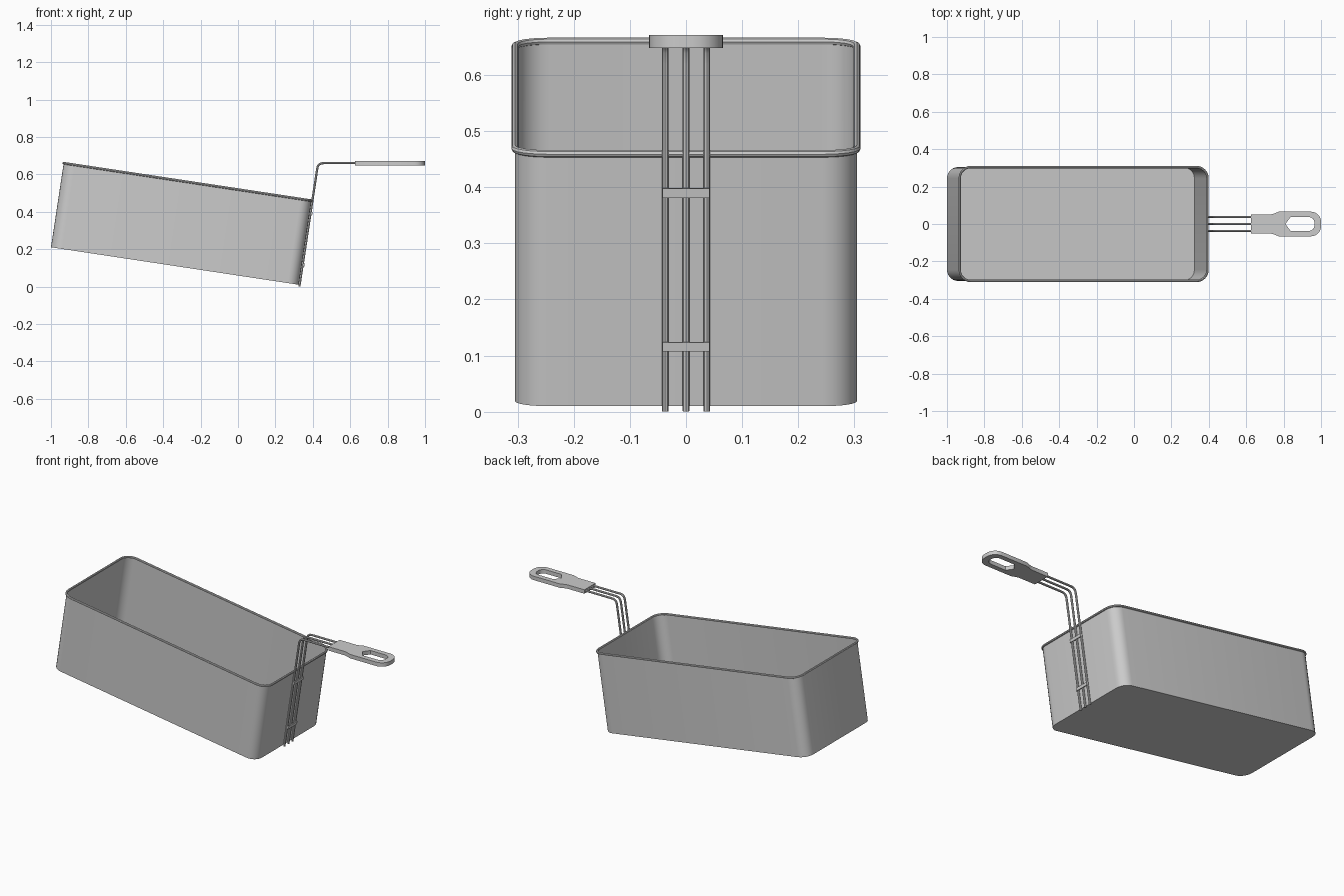
import bpy, bmesh
from math import radians, sin, cos, pi
from mathutils import Vector

if "Cube" in bpy.data.objects:
    bpy.data.objects.remove(bpy.data.objects["Cube"])

TILT = radians(8.6)
BASE = Vector((-0.3375, 0, 0.11))       # middle of the basket floor
LENGTH, WIDTH, HEIGHT, CORNER = 1.34, 0.609, 0.455, 0.06

metal = bpy.data.materials.new("light_grey_metal")
metal.use_nodes = True
GREY = (0.6, 0.6, 0.6, 1)
metal.diffuse_color = GREY
metal.node_tree.nodes["Principled BSDF"].inputs["Base Color"].default_value = GREY


def arc(cx, cy, r, start, end, n):
    angles = [radians(start + (end - start) * i / n) for i in range(n + 1)]
    return [(cx + r * cos(a), cy + r * sin(a)) for a in angles]


def rounded_rect(length, width, r, n=6):
    x, y = length / 2 - r, width / 2 - r
    return (arc(x, y, r, 0, 90, n) + arc(-x, y, r, 90, 180, n)
            + arc(-x, -y, r, 180, 270, n) + arc(x, -y, r, 270, 360, n))


def finish(ob, smooth=True):
    """Turn the object into a mesh with its modifiers applied, and shade it."""
    bpy.ops.object.select_all(action="DESELECT")
    ob.select_set(True)
    bpy.context.view_layer.objects.active = ob
    bpy.ops.object.convert(target="MESH")
    if smooth:
        bpy.ops.object.shade_smooth_by_angle(angle=radians(40))


def link(name, data, tilted=False):
    ob = bpy.data.objects.new(name, data)
    bpy.context.collection.objects.link(ob)
    data.materials.append(metal)
    if tilted:
        ob.location = BASE
        ob.rotation_euler.y = TILT
    return ob


def add_spline(curve, points, cyclic):
    spline = curve.splines.new("POLY")
    spline.points.add(len(points) - 1)
    for p, co in zip(spline.points, points):
        p.co = (*co, 1)
    spline.use_cyclic_u = cyclic


def tube(name, points, radius, cyclic=False, tilted=False):
    curve = bpy.data.curves.new(name, "CURVE")
    curve.dimensions = "3D"
    curve.bevel_depth = radius
    curve.bevel_resolution = 2
    curve.use_fill_caps = True
    add_spline(curve, points, cyclic)
    finish(link(name, curve, tilted))


# Basket: open rounded box of thin sheet
outline = rounded_rect(LENGTH, WIDTH, CORNER)
bm = bmesh.new()
floor = bm.faces.new([bm.verts.new((x, y, 0)) for x, y in outline])
low = list(floor.verts)
high = [bm.verts.new((x, y, HEIGHT)) for x, y in outline]
for i in range(len(low)):
    j = (i + 1) % len(low)
    bm.faces.new((low[i], low[j], high[j], high[i]))
bmesh.ops.recalc_face_normals(bm, faces=bm.faces)
if floor.normal.z > 0:
    bmesh.ops.reverse_faces(bm, faces=bm.faces)
mesh = bpy.data.meshes.new("basket")
bm.to_mesh(mesh)
bm.free()
basket = link("basket", mesh, True)
sheet = basket.modifiers.new("sheet", "SOLIDIFY")
sheet.thickness = 0.003
sheet.offset = -1
finish(basket)

# Rolled wire rim
tube("rim", [(x, y, HEIGHT) for x, y in outline], 0.0065, True, True)

# Three bent wires that run up the end wall and out to the grip
bend = [(0.328, 0.001), (0.422, 0.62), (0.426, 0.641), (0.432, 0.651),
        (0.442, 0.658), (0.456, 0.66), (0.66, 0.66)]
for side, y in (("right", -0.037), ("middle", 0), ("left", 0.037)):
    tube("handle_wire_" + side, [(x, y, z) for x, z in bend], 0.006)

# Flat straps across the wires
for name, z in (("lower_strap", 0.109), ("upper_strap", 0.386)):
    bm = bmesh.new()
    bmesh.ops.create_cube(bm, size=1)
    bmesh.ops.scale(bm, vec=(0.006, 0.084, 0.017), verts=bm.verts)
    bmesh.ops.translate(bm, vec=(LENGTH / 2 + 0.012, 0, z), verts=bm.verts)
    mesh = bpy.data.meshes.new(name)
    bm.to_mesh(mesh)
    bm.free()
    link(name, mesh, True)

# Grip: flat plate with a hanging hole
grip = bpy.data.curves.new("grip", "CURVE")
grip.dimensions = "2D"
grip.fill_mode = "BOTH"
grip.extrude = 0.0115


def mirrored(half):
    """Close a lower half outline by mirroring it across the x axis."""
    return [(x, y, 0) for x, y in half] + [(x, -y, 0) for x, y in reversed(half)]


add_spline(grip, mirrored([(0.625, -0.052), (0.735, -0.052), (0.75, -0.056), (0.775, -0.066)]
                          + arc(0.945, -0.011, 0.055, -90, 0, 8)), True)
add_spline(grip, mirrored([(0.811, -0.002), (0.837, -0.037)]
                          + arc(0.934, -0.006, 0.031, -90, 0, 6)), True)
grip_object = link("grip", grip)
grip_object.location.z = 0.6595
finish(grip_object)
